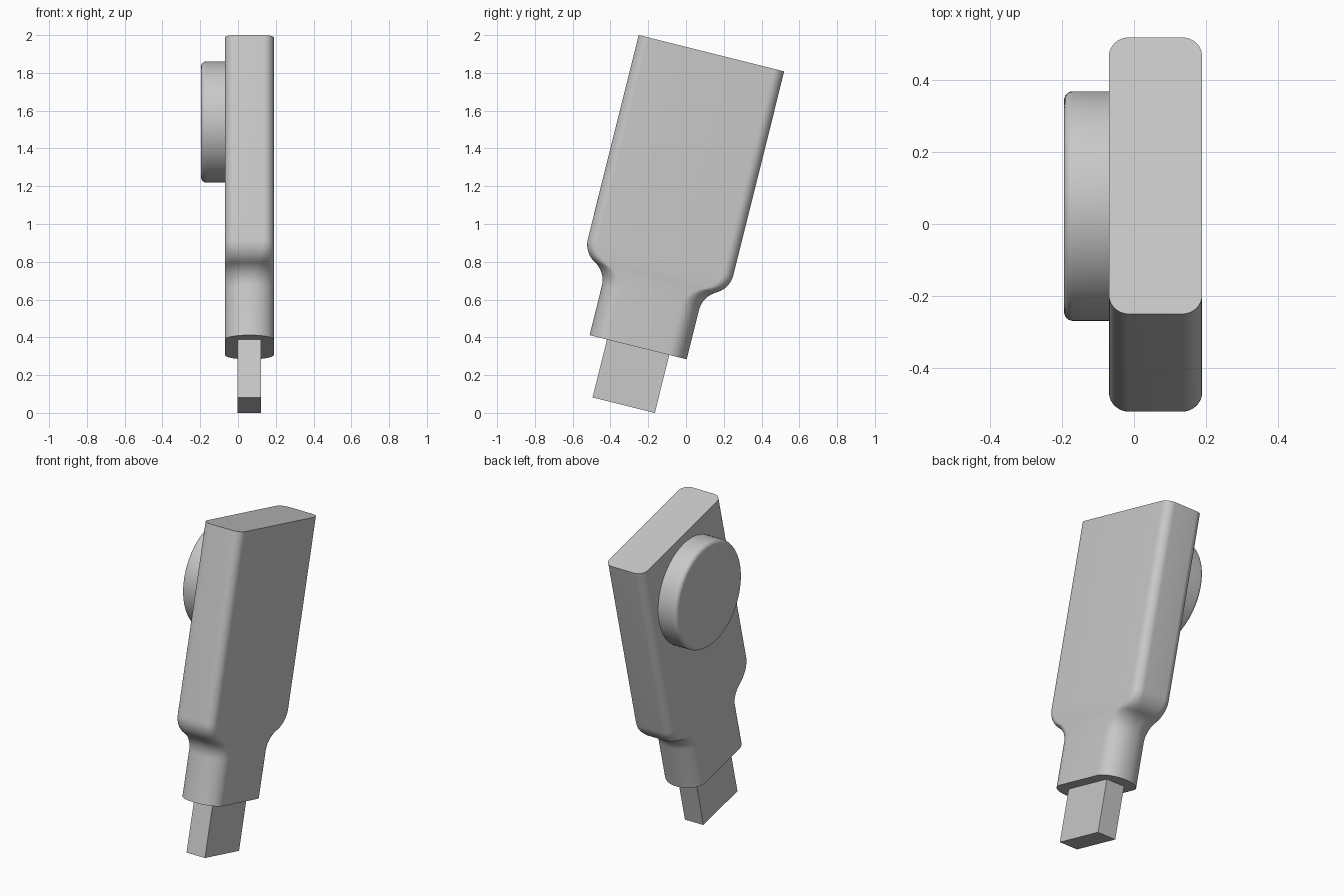
import bpy, bmesh, math
from mathutils import Matrix, Vector

cube = bpy.data.objects.get("Cube")
if cube:
    bpy.data.objects.remove(cube, do_unlink=True)

grey = bpy.data.materials.new("plain grey")
grey.use_nodes = True
grey.diffuse_color = (0.58, 0.58, 0.58, 1)
grey.node_tree.nodes["Principled BSDF"].inputs["Base Color"].default_value = grey.diffuse_color

# Everything but the disc is built upright, then leaned back
LEAN = Matrix.Rotation(math.radians(-14), 4, 'X') @ Matrix.Translation((0.06, -0.33, 0))
HALF_X = 0.13


def finish(name, bm, matrix, smooth=True):
    bmesh.ops.recalc_face_normals(bm, faces=bm.faces)
    bm.transform(matrix)
    mesh = bpy.data.meshes.new(name)
    bm.to_mesh(mesh)
    bm.free()
    mesh.materials.append(grey)
    obj = bpy.data.objects.new(name, mesh)
    bpy.context.collection.objects.link(obj)
    if smooth:
        bpy.ops.object.select_all(action='DESELECT')
        obj.select_set(True)
        bpy.context.view_layer.objects.active = obj
        bpy.ops.object.shade_smooth_by_angle(angle=math.radians(35))
    return obj


def section(bm, half, rx, ry, z, steps=12):
    """Rounded rectangle ring with elliptical corners."""
    ring = []
    for q, (sx, sy) in enumerate([(1, 1), (-1, 1), (-1, -1), (1, -1)]):
        for i in range(steps + 1):
            a = (q + i / steps) * math.pi / 2
            ring.append(bm.verts.new((sx * (HALF_X - rx) + rx * math.cos(a),
                                      sy * (half - ry) + ry * math.sin(a), z)))
    return ring


# Body: wide slab easing through an S-shaped shoulder into a rounder neck
BODY, NECK, SHOULDER = 0.397, 0.265, 0.657
turn = math.radians(61)
radius = (BODY - NECK) / 2 / (1 - math.cos(turn))
levels = [(0.276, NECK)]
N = 10
for i in range(N + 1):
    a = turn * i / N
    levels.append((SHOULDER - radius * (math.sin(turn) - math.sin(a)),
                   NECK + radius * (1 - math.cos(a))))
for i in range(N - 1, -1, -1):
    a = turn * i / N
    levels.append((SHOULDER + radius * (math.sin(turn) - math.sin(a)),
                   BODY - radius * (1 - math.cos(a))))
levels.append((1.88, BODY))

bm = bmesh.new()
rings = []
for z, half in levels:
    t = (half - NECK) / (BODY - NECK)
    rings.append(section(bm, half, 0.125 - 0.07 * t, 0.1 - 0.045 * t, z))
for low, high in zip(rings, rings[1:]):
    for i in range(len(low)):
        j = (i + 1) % len(low)
        bm.faces.new((low[i], low[j], high[j], high[i]))
bm.faces.new(rings[0])
bm.faces.new(rings[-1])
finish("body", bm, LEAN)

# Rectangular tongue below the neck
bm = bmesh.new()
bmesh.ops.create_cube(bm, size=1)
bm.transform(Matrix.Translation((0, 0, 0.13)) @ Matrix.Diagonal((0.125, 0.34, 0.34, 1)))
finish("tongue", bm, LEAN, smooth=False)

# Round disc on the side, with a softened outer rim
bm = bmesh.new()
R, RIM, DEPTH = 0.32, 0.025, 0.135
profile = [(R, 0)] + [(R - RIM + RIM * math.cos(k * math.pi / 12),
                       DEPTH - RIM + RIM * math.sin(k * math.pi / 12)) for k in range(7)]
SEG = 72
loops = [[bm.verts.new((-d, r * math.cos(math.tau * s / SEG), r * math.sin(math.tau * s / SEG)))
          for s in range(SEG)] for r, d in profile]
for a, b in zip(loops, loops[1:]):
    for s in range(SEG):
        n = (s + 1) % SEG
        bm.faces.new((a[s], a[n], b[n], b[s]))
bm.faces.new(loops[0])
bm.faces.new(loops[-1])
finish("side_disc", bm, Matrix.Translation((-0.06, 0.05, 1.54)))
